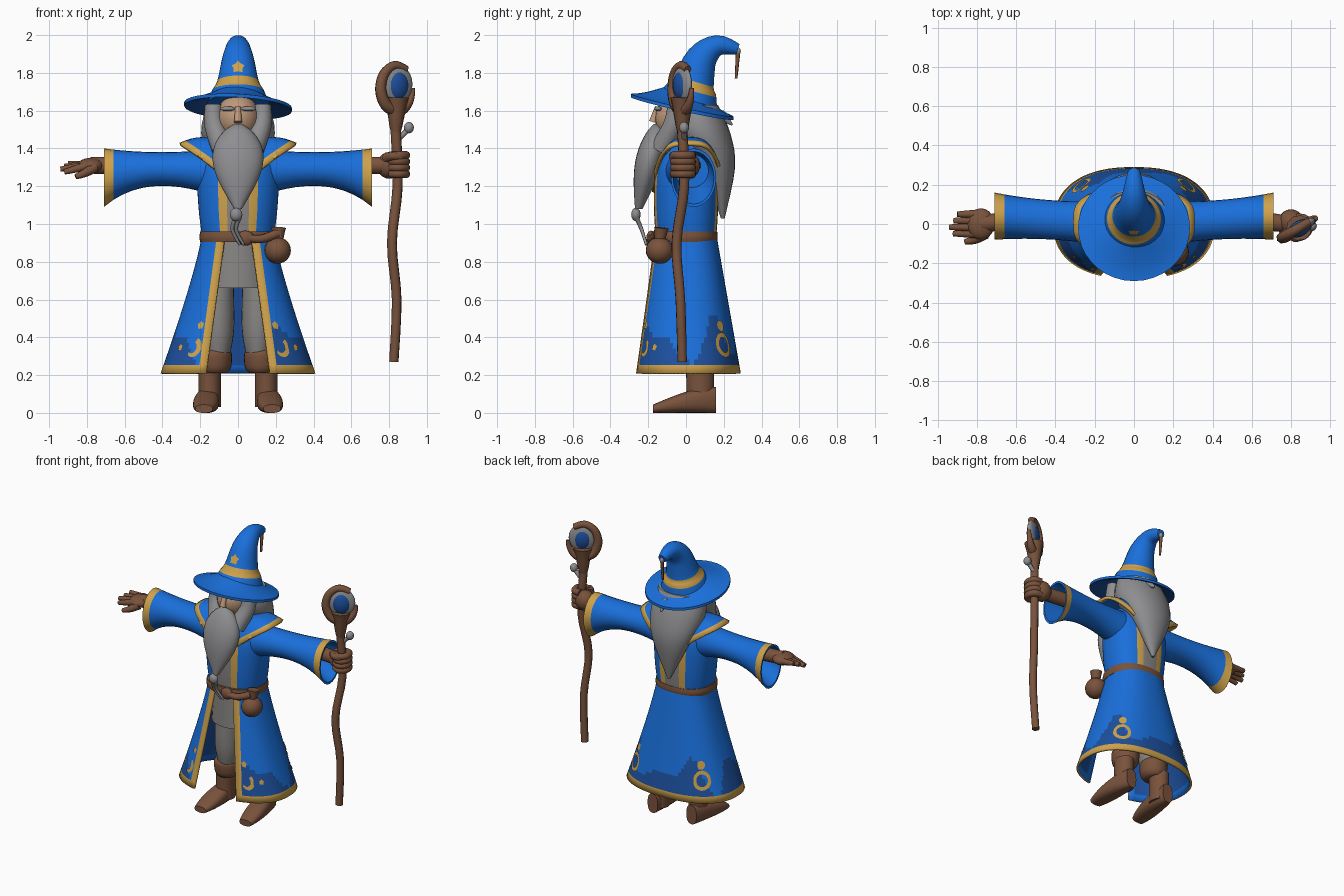
import bpy, bmesh, math
from math import sin, cos, pi
from mathutils import Vector as V

old = bpy.data.objects.get("Cube")
if old:
    bpy.data.objects.remove(old)


def material(name, *rgb):
    m = bpy.data.materials.new(name)
    m.use_nodes = True
    m.diffuse_color = (*rgb, 1)
    m.node_tree.nodes["Principled BSDF"].inputs["Base Color"].default_value = (*rgb, 1)
    return m


BLUE = material("robe blue", .01, .16, .71)
DARK = material("shadow blue", .012, .08, .34)
GOLD = material("gold trim", .62, .36, .07)
BROWN = material("leather brown", .19, .085, .045)
GREY = material("hair grey", .27, .27, .28)
CLOTH = material("tunic grey", .25, .24, .23)
SKIN = material("skin", .52, .32, .2)
SIDES = (("right", -1), ("left", 1))


def finish(name, bm, mats):
    bmesh.ops.recalc_face_normals(bm, faces=bm.faces)
    mesh = bpy.data.meshes.new(name)
    bm.to_mesh(mesh)
    bm.free()
    for m in mats:
        mesh.materials.append(m)
    for face in mesh.polygons:
        face.use_smooth = True
    mesh.set_sharp_from_angle(angle=math.radians(50))
    ob = bpy.data.objects.new(name, mesh)
    bpy.context.scene.collection.objects.link(ob)
    return ob


def mix(start, end, t):
    return start + (end - start) * t


def steps(count):
    return [i / count for i in range(count + 1)]


def bend(value, power):
    return math.copysign(abs(value) ** power, value)


def smooth(keys, count=4):
    """Flowing curve through a few keys of any dimension."""
    keys = [V(k) for k in keys]
    keys = [keys[0], *keys, keys[-1]]
    out = []
    for a, b, c, d in zip(keys, keys[1:], keys[2:], keys[3:]):
        for t in steps(count)[:-1]:
            out.append(b + ((c - a) * t + (a * 2 - b * 5 + c * 4 - d) * t * t
                            + (b * 3 - a - c * 3 + d) * t * t * t) / 2)
    return out + [keys[-1]]


def ring(centre, u, v, sides=24, power=1):
    """Superellipse ring with half axes u and v."""
    angles = [2 * pi * i / sides for i in range(sides)]
    return [V(centre) + V(u) * bend(cos(a), power) + V(v) * bend(sin(a), power) for a in angles]


def loft(name, rings, mats, colour=None, caps=True, closed=True):
    """Skin point rings; colour gives a slot from row, column and face centre."""
    bm = bmesh.new()
    grid = [[bm.verts.new(p) for p in r] for r in rings]
    count = len(grid[0])
    for i, (low, high) in enumerate(zip(grid, grid[1:])):
        for j in range(count if closed else count - 1):
            k = (j + 1) % count
            face = bm.faces.new((low[j], low[k], high[k], high[j]))
            if colour:
                face.material_index = colour(i, j, face.calc_center_median())
    if caps:
        bm.faces.new(grid[0])
        bm.faces.new(grid[-1])
    return finish(name, bm, mats)


def stack(name, keys, mats, at=(0, 0), sides=24, power=1, **options):
    """Upright form from keys of height, half width, half depth and optional lean."""
    rings = []
    for z, wide, deep, *lean in smooth(keys):
        rings.append(ring((at[0], at[1] + sum(lean), z), (wide, 0, 0), (0, deep, 0), sides, power))
    return loft(name, rings, mats, **options)


def tube(name, keys, root, tip, mats, sides=12, **options):
    """Round tube through keys, tapering from root to tip radius."""
    points = smooth(keys)
    last = len(points) - 1
    rings, u = [], None
    for i, p in enumerate(points):
        along = (points[min(i + 1, last)] - points[max(i - 1, 0)]).normalized()
        u = (u - along * u.dot(along)).normalized() if u else along.orthogonal().normalized()
        radius = mix(root, tip, i / last)
        rings.append(ring(p, u * radius, along.cross(u) * radius, sides))
    return loft(name, rings, mats, **options)


def ball(name, centre, size, mat, turn=0):
    bm = bmesh.new()
    bmesh.ops.create_uvsphere(bm, u_segments=20, v_segments=12, radius=1)
    ob = finish(name, bm, [mat])
    ob.location, ob.scale, ob.rotation_euler.z = centre, size, turn


def thicken(ob, thickness, shift=0):
    solid = ob.modifiers.new("thickness", "SOLIDIFY")
    solid.thickness, solid.material_offset = thickness, shift


def decal(name, target, place, normal, outer, inner=None):
    """Thin gold plate wrapped onto a target surface."""
    across = V((0, 0, 1)).cross(V(normal)).normalized()
    bm = bmesh.new()
    o, q = ([bm.verts.new(V(place) + across * a + V((0, 0, b))) for a, b in outline]
            for outline in (outer, inner or []))
    if inner:
        for i in range(len(o) - 1):
            bm.faces.new((o[i], o[i + 1], q[i + 1], q[i]))
    else:
        bm.faces.new(o)
    wrap = finish(name, bm, [GOLD]).modifiers.new("wrap", "SHRINKWRAP")
    wrap.target, wrap.offset, wrap.wrap_mode = target, .005, "ABOVE_SURFACE"


def arc(radius, start, end, shift=0):
    return [(shift + radius * cos(mix(start, end, t)), radius * sin(mix(start, end, t))) for t in steps(24)]


def star(radius):
    sizes = [radius, radius * .7] * 5
    return [(r * sin(i * pi / 5), r * cos(i * pi / 5)) for i, r in enumerate(sizes)]


# Open-fronted skirt with gold hem and opening edges
def skirt_row(drop, power=.85):
    wide = mix(.19, .41, drop ** 1.2)
    front, back = mix(.17, .28, drop), mix(.16, .29, drop)
    gap = mix(.07, .17, drop)
    start, trim = (math.asin((x / wide) ** (1 / power)) for x in (gap, gap + .04))
    angles = [start, *(mix(trim, 2 * pi - trim, t) for t in steps(80)), 2 * pi - start]
    return [V((wide * bend(sin(a), power), -bend(cos(a), power) * (front if cos(a) > 0 else back),
               mix(.95, .21, drop))) for a in angles]


def skirt_colour(row, column, centre):
    if row == 0 or column in (0, 81):
        return 0
    return 2 if row < 5 + 3 * sin(column * .3) + 2 * cos(column * .5) else 1


skirt = loft("robe_skirt", [skirt_row(1)] + [skirt_row(.94 * (1 - t)) for t in steps(24)],
             [GOLD, BLUE, DARK], skirt_colour, caps=False, closed=False)
thicken(skirt, .015, 1)


# Upper robe with a cloth strip between gold facings
def facing(row, column, centre):
    return (abs(centre.x) < .1) + (abs(centre.x) < .06)


stack("robe_body", [(.93, .19, .16), (1.1, .21, .17), (1.3, .21, .16), (1.43, .13, .1)],
      [BLUE, GOLD, CLOTH], sides=56, power=.85, colour=facing)
stack("tunic", [(.66, .18, .16), (.95, .16, .15)], [CLOTH])


# Pointed collar lying over the shoulders
def collar_ring(t):
    points = []
    for x, y, z in ring((0, 0, 0), (1, 0, 0), (0, 1, 0), 48):
        edge = V((.31 * bend(x, 1.25), .01 + .19 * bend(y, .6), 1.17 + .26 * abs(x)))
        neck = V((.09 * x, .02 + .09 * y, 1.44))
        points.append(neck.lerp(edge, t) + V((0, 0, .025 * sin(pi * t))))
    return points


collar = loft("collar", [collar_ring(t) for t in steps(7)], [BLUE, GOLD],
              lambda row, column, centre: row == 6, caps=False)
thicken(collar, .018)

# Flared sleeves, hollow at the cuff, with forearms inside
for side, s in SIDES:
    def sleeve_ring(t, fit=1):
        waist = (2 * t - 1) ** 2
        top = 1.38 + .02 * waist
        low = 1.22 - .08 * (1 - t) ** 3 - .13 * t ** 4
        return ring((s * mix(.1, .71, t), .04 * t, (top + low) / 2),
                    (0, fit * (.1 + .02 * waist), 0), (0, 0, fit * (top - low) / 2))

    loft(side + "_sleeve", [sleeve_ring(t) for t in steps(12)] + [sleeve_ring(1, .9), sleeve_ring(.75, .85)],
         [BLUE, GOLD], lambda row, column, centre: row == 11)
    tube(side + "_forearm", [(s * .54, .03, 1.31), (s * .78, 0, 1.31)], .05, .045, [BROWN])

# Open right hand
ball("right_palm", (-.78, 0, 1.31), (.07, .08, .04), BROWN)
for i, finger in enumerate(("first", "middle", "third", "little")):
    y = .05 - .033 * i
    tube(f"right_{finger}_finger", [(-.79, y, 1.31), (-.94 + .02 * abs(i - 2), y, 1.32 - .015 * i)],
         .026, .014, [BROWN])
    # Left finger curled round the staff
    curl = [(.845 + .045 * cos(a), -.015 + .05 * sin(a), 1.265 + .033 * i)
            for a in (mix(2, -2.6, t) for t in steps(4))]
    tube(f"left_{finger}_finger", curl, .024, .02, [BROWN])
tube("right_thumb", [(-.76, -.05, 1.3), (-.81, -.08, 1.27), (-.86, -.09, 1.25)], .03, .014, [BROWN])
ball("left_palm", (.8, .01, 1.31), (.065, .065, .07), BROWN)
tube("left_thumb", [(.79, -.03, 1.35), (.82, -.07, 1.36), (.87, -.06, 1.35)], .03, .015, [BROWN])

# Crooked staff with a turned hook round the gem
tube("staff_shaft", [(.825, -.02, .27), (.84, -.03, .6), (.815, -.05, .9), (.845, -.01, 1.2), (.835, -.02, 1.5)],
     .025, .028, [BROWN], 10)
tube("staff_neck", [(.835, -.02, 1.48), (.84, -.02, 1.67)], .025, .065, [BROWN], 10)


def staff_curve(name, end, tip):
    angles = [mix(-pi / 2, end, t) for t in steps(5)]
    tube(name, [(.84 + .085 * cos(a), -.02 + .05 * cos(a), 1.72 + .12 * sin(a)) for a in angles],
         .036, tip, [BROWN], 8)


staff_curve("staff_hook", -1.7 * pi, .022)
staff_curve("staff_prong", 0, .012)
ball("gem_setting", (.845, -.02, 1.74), (.09, .03, .1), GREY, pi / 6)
ball("gem", (.845, -.022, 1.735), (.065, .04, .08), DARK, pi / 6)
ball("crystal", (.905, -.01, 1.51), (.026, .026, .03), GREY)
tube("crystal_stem", [(.84, -.01, 1.44), (.9, -.01, 1.5)], .014, .014, [GREY], 8)

# Belt, knot and pouch
stack("belt", [(.905, .2, .17), (.93, .205, .175), (.96, .2, .172)], [BROWN], (0, -.007), 40, .85)
ball("belt_knot", (.04, -.185, .925), (.045, .025, .04), BROWN)
tube("belt_strap", [(.03, -.19, .93), (.12, -.18, .92), (.21, -.15, .95)], .02, .025, [BROWN])
ball("pouch", (.21, -.14, .86), (.07, .073, .07), BROWN)
tube("pouch_neck", [(.21, -.14, .9), (.215, -.13, .98)], .025, .04, [BROWN])

# Trousers and boots
for side, s in SIDES:
    stack(side + "_trouser", [(.3, .06, .07), (.45, .085, .095), (.75, .08, .09)], [CLOTH], (s * .105, .04))
    stack(side + "_boot_shaft", [(.03, .06, .07), (.24, .06, .075)], [BROWN], (s * .15, .075))
    stack(side + "_boot_cuff", [(.21, .06, .07), (.24, .083, .09), (.31, .088, .098), (.335, .07, .08)],
          [BROWN], (s * .12, .055))
    foot = []
    for t in steps(12):
        height = mix(.17, .065, t ** .8) * sin(pi * mix(.2, .88, t)) ** .4
        width = mix(.06, .075, t) * sin(pi * mix(.15, .88, t)) ** .5
        foot.append(ring((s * mix(.155, .18, t), mix(.16, -.175, t), height / 2),
                         (width, 0, 0), (0, 0, height / 2), power=.8))
    loft(side + "_foot", foot, [BROWN])

# Head, hair and beard
ball("face", (0, -.03, 1.56), (.115, .135, .13), SKIN)
tube("nose", [(0, -.15, 1.62), (0, -.175, 1.54)], .014, .022, [SKIN])
stack("hair", [(1.63, .165, .12, .05), (1.48, .195, .15, .085), (1.3, .14, .09, .17), (1.03, .01, .01, .195)], [GREY])
tube("hair_wisp", [(.03, .18, 1.58), (.03, .245, 1.525)], .03, .005, [GREY])
beard = []
for t in steps(14):
    swell = sin(pi * t ** .75)
    beard.append(ring((0, mix(-.15, -.25, t), mix(1.53, 1.08, t)),
                      (.02 + .115 * swell, 0, 0), (0, .02 + .055 * swell, 0)))
loft("beard", beard, [GREY])
ball("beard_bead", (-.01, -.265, 1.05), (.033, .025, .035), GREY)
for side, s in SIDES:
    x = .01 * s
    tube(side + "_beard_strand", [(x, -.265, 1.04), (x - .02, -.235, .97), (x + .02, -.21, .89)], .013, .007, [GREY], 8)
    # Side locks fall from under the brim into the beard
    tube(side + "_side_lock", [(s * .13, -.05, 1.63), (s * .125, -.07, 1.52), (s * .08, -.13, 1.4)],
         .045, .06, [GREY], 16)
    ball(side + "_eyebrow", (s * .055, -.148, 1.61), (.04, .02, .013), GREY)


# Sloping tilted brim with a darker underside
def brim_ring(t, lift=0):
    radius = mix(.1, .285, t)
    flat = ring((0, -.02, 1.625 + .075 * (1 - t) ** 1.3 + lift), (radius, 0, 0), (0, radius * .95, 0), 36)
    return [p - V((0, 0, .22 * p.y + .05 * p.x)) for p in flat]


loft("hat_brim", [brim_ring(t) for t in steps(6)] + [brim_ring(1 - t, -.018) for t in steps(6)],
     [BLUE, DARK], lambda row, column, centre: row > 6, caps=False)

# Bent crown with gold band and hanging charm
crown = tube("hat_crown", [(0, .01, 1.64), (0, .028, 1.705), (0, .041, 1.755), (0, .085, 1.88), (0, .17, 1.945), (0, .275, 1.925)],
             .165, .028, [BLUE, GOLD], 28, colour=lambda row, column, centre: 4 <= row < 8)
ball("charm_bead", (0, .275, 1.915), (.015, .015, .02), GREY)
tube("charm", [(0, .275, 1.9), (0, .265, 1.77)], .012, .007, [BROWN], 8)

# Gold emblems
decal("hat_star", crown, (0, -.06, 1.84), (0, -1, 0), star(.042))
for side, s in SIDES:
    front, back = (0, -1, 0), (s, 1, 0)
    decal(side + "_skirt_star", skirt, (s * .22, -.26, .475), front, star(.025))
    decal(side + "_skirt_moon", skirt, (s * .26, -.27, .36), front, arc(.055, -2.4, 1), arc(.033, -2.4, 1, -.012))
    decal(side + "_hem_star", skirt, (s * .34, -.2, .36), (s, -1, 0), star(.022))
    decal(side + "_back_ring", skirt, (s * .29, .23, .37), back, arc(.07, 0, 2 * pi), arc(.044, 0, 2 * pi))
    decal(side + "_back_stud", skirt, (s * .27, .21, .47), back, arc(.03, 0, 6))
    decal(side + "_collar_star", collar, (s * .2, -.17, 1.37), front, star(.022))
    decal(side + "_collar_stud", collar, (s * .14, -.2, 1.29), front, star(.018))
